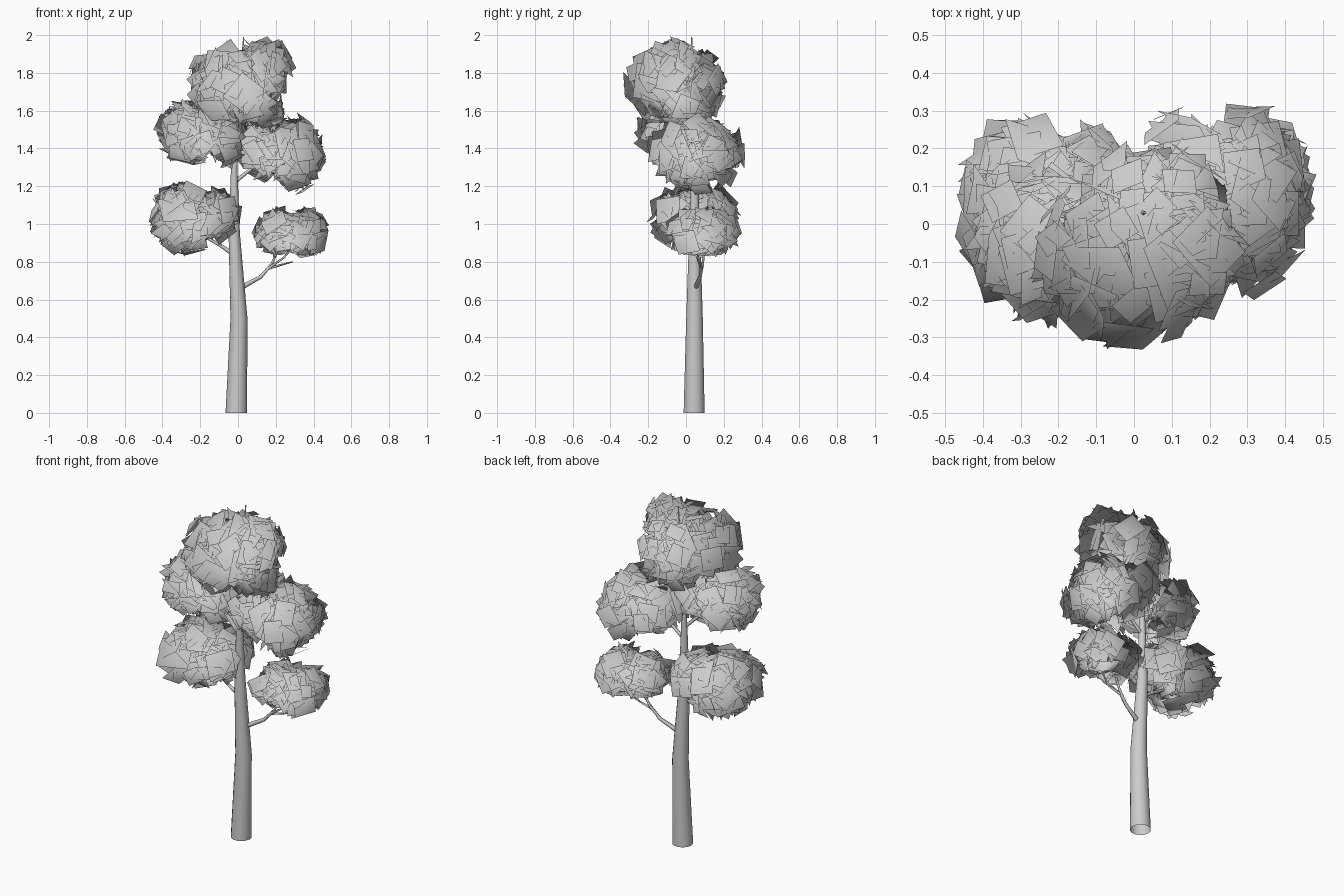
import bpy, bmesh, math, random
from mathutils import Vector, Quaternion

random.seed(11)


def finish(bm, name):
    me = bpy.data.meshes.new(name)
    bm.to_mesh(me)
    bm.free()
    for p in me.polygons:
        p.use_smooth = True
    ob = bpy.data.objects.new(name, me)
    bpy.context.collection.objects.link(ob)
    return me


def tube(bm, path, sides):
    """Tapered tube through (x, y, z, radius) points, open at the start."""
    pts = [Vector(p[:3]) for p in path]
    rings = []
    for i, p in enumerate(pts):
        d = (pts[min(i + 1, len(pts) - 1)] - pts[max(i - 1, 0)]).normalized()
        if p.z == 0:
            d = Vector((0, 0, 1))
        q = Vector((0, 0, 1)).rotation_difference(d)
        r = path[i][3]
        rings.append([bm.verts.new(p + q @ Vector((r * math.cos(a), r * math.sin(a), 0)))
                      for a in (math.tau * k / sides for k in range(sides))])
    for a, b in zip(rings, rings[1:]):
        for k in range(sides):
            n = (k + 1) % sides
            bm.faces.new((a[k], a[n], b[n], b[k]))
    bm.faces.new(rings[-1])


# Trunk
bm = bmesh.new()
tube(bm, [(-0.009, 0.043, 0, 0.057), (0.005, 0.045, 0.5, 0.045), (-0.02, 0.046, 0.95, 0.030),
          (-0.02, 0.045, 1.3, 0.017), (0.0, 0.04, 1.55, 0.013), (0.02, 0.03, 1.8, 0.008),
          (0.03, 0.03, 1.99, 0.003)], 14)
finish(bm, "trunk")

# Branches with forks
branches = [
    [(0.01, 0.05, 0.66, 0.014), (0.12, 0.075, 0.72, 0.010), (0.16, 0.08, 0.765, 0.008), (0.29, 0.08, 0.80, 0.003)],
    [(0.12, 0.075, 0.72, 0.009), (0.18, 0.09, 0.79, 0.007), (0.25, 0.10, 0.95, 0.003)],
    [(0.16, 0.08, 0.765, 0.007), (0.24, 0.06, 0.82, 0.005), (0.34, 0.08, 0.93, 0.003)],
    [(-0.01, 0.045, 0.83, 0.013), (-0.09, 0.04, 0.885, 0.009), (-0.17, 0.05, 0.93, 0.007), (-0.32, 0.03, 1.05, 0.003)],
    [(-0.09, 0.04, 0.885, 0.008), (-0.14, 0.0, 0.98, 0.006), (-0.22, -0.05, 1.10, 0.003)],
    [(-0.02, 0.045, 1.22, 0.011), (0.08, 0.05, 1.30, 0.008), (0.2, 0.05, 1.34, 0.006), (0.33, 0.06, 1.42, 0.003)],
    [(-0.02, 0.045, 1.29, 0.011), (-0.10, 0.01, 1.37, 0.008), (-0.25, -0.04, 1.5, 0.003)],
    [(0.0, 0.04, 1.5, 0.010), (-0.05, -0.03, 1.62, 0.007), (-0.08, -0.12, 1.78, 0.003)],
]
bm = bmesh.new()
for b in branches:
    tube(bm, b, 6)
finish(bm, "branches")


def foliage(name, lobes):
    """Clumps of square leaf cards in ellipsoid lobes, shaded like one round mass."""
    bm = bmesh.new()
    normals = []
    heart = sum((Vector(l[0]) for l in lobes), Vector()) / len(lobes) - Vector((0, 0, 0.12))
    for centre, radii, count, lo, hi in lobes:
        c, rad = Vector(centre), Vector(radii)
        made = 0
        while made < count:
            n = Vector([random.gauss(0, 1) for _ in range(3)]).normalized()
            p = n * random.uniform(0.4, 1.0)
            p = Vector((p.x * rad.x, p.y * rad.y, p.z * rad.z))
            # roughly outward facing, with a strong random tilt
            tilt = (n + 0.8 * Vector([random.gauss(0, 0.7) for _ in range(3)])).normalized()
            if tilt.dot(n) < 0:
                tilt = -tilt
            q = Vector((0, 0, 1)).rotation_difference(tilt) @ Quaternion((0, 0, 1), random.uniform(0, math.tau))
            s = random.uniform(lo, hi) / 2
            quad = [p + q @ Vector((x * s, y * s * 0.85, 0)) for x, y in ((-1, -1), (1, -1), (1, 1), (-1, 1))]
            if max(sum((v[i] / rad[i]) ** 2 for i in range(3)) for v in quad) > 1.3:
                continue
            bm.faces.new([bm.verts.new(c + v) for v in quad])
            normals += [(c + v - heart).normalized() for v in quad]
            made += 1
    finish(bm, name).normals_split_custom_set_from_vertices(normals)


# Foliage clumps: centre, radii, card count, card size range
foliage("crown_foliage", [
    ((-0.02, -0.09, 1.75), (0.245, 0.225, 0.22), 210, 0.09, 0.20),
    ((0.15, -0.07, 1.82), (0.145, 0.19, 0.165), 80, 0.09, 0.18),
    ((0.04, 0.09, 1.72), (0.19, 0.12, 0.21), 80, 0.08, 0.16),
    ((0.13, 0.0, 1.60), (0.13, 0.17, 0.12), 40, 0.08, 0.15)])
foliage("upper_left_foliage", [
    ((-0.245, -0.05, 1.49), (0.185, 0.215, 0.175), 190, 0.09, 0.18),
    ((-0.07, -0.06, 1.47), (0.12, 0.19, 0.165), 80, 0.09, 0.16)])
foliage("upper_right_foliage", [
    ((0.305, 0.06, 1.37), (0.15, 0.25, 0.20), 180, 0.09, 0.18),
    ((0.14, 0.05, 1.40), (0.17, 0.26, 0.165), 120, 0.09, 0.18)])
foliage("lower_left_foliage", [
    ((-0.29, 0.04, 1.03), (0.18, 0.26, 0.19), 190, 0.09, 0.19),
    ((-0.12, 0.05, 1.05), (0.135, 0.21, 0.145), 90, 0.09, 0.17)])
foliage("lower_right_foliage", [
    ((0.21, 0.08, 0.96), (0.135, 0.19, 0.13), 110, 0.08, 0.14),
    ((0.355, 0.09, 0.955), (0.125, 0.19, 0.135), 110, 0.08, 0.14)])
